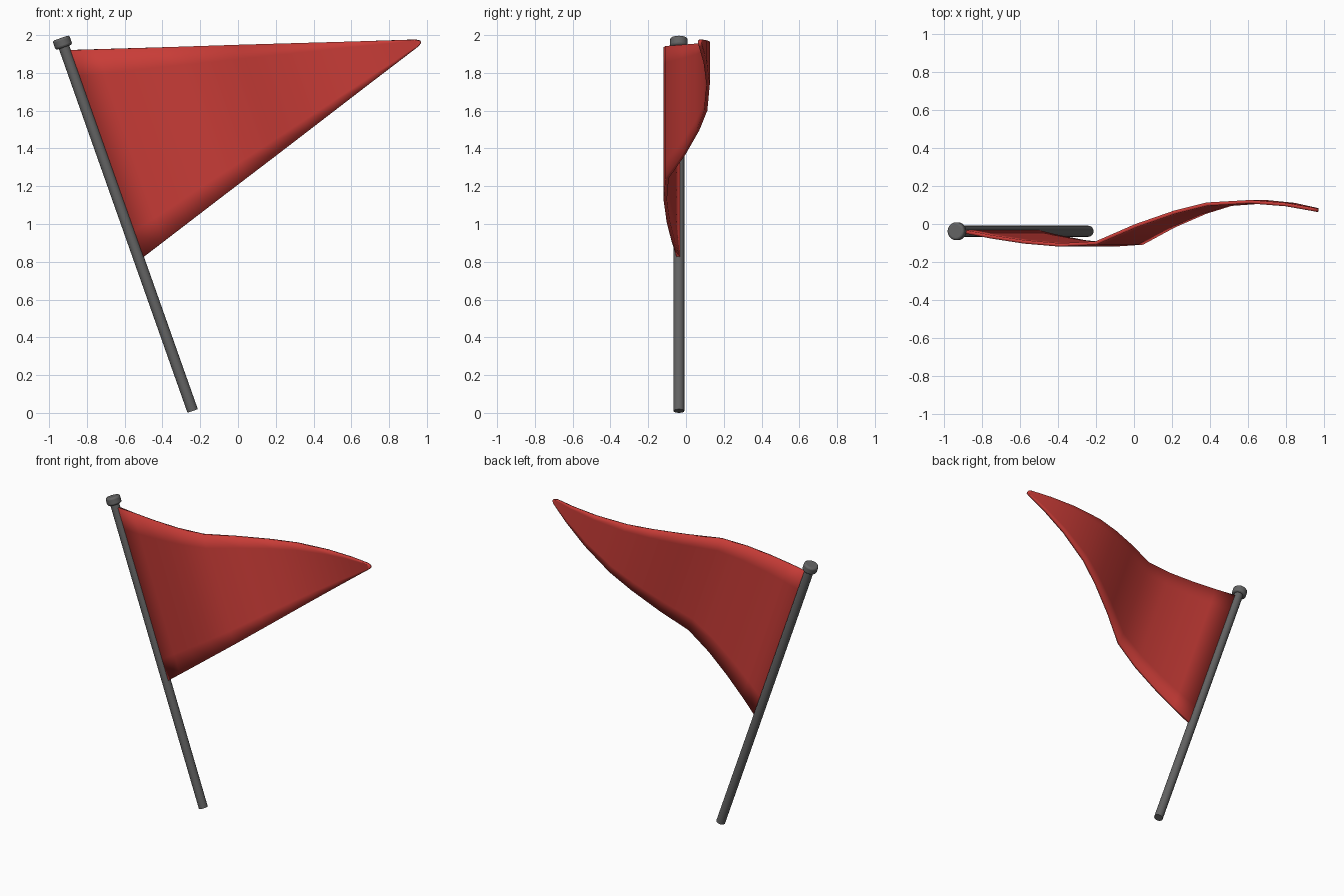
import bpy
import bmesh
import math
from mathutils import Vector

old = bpy.data.objects.get("Cube")
if old:
    bpy.data.objects.remove(old)


def material(name, color):
    m = bpy.data.materials.new(name)
    m.use_nodes = True
    m.diffuse_color = color
    bsdf = next(n for n in m.node_tree.nodes if n.type == 'BSDF_PRINCIPLED')
    bsdf.inputs["Base Color"].default_value = color
    return m


red = material("flag red", (0.58, 0.045, 0.038, 1))
grey = material("pole grey", (0.125, 0.125, 0.125, 1))

# Leaning pole axis
foot = Vector((-0.24, -0.038, 0.01))
top = Vector((-0.924, -0.038, 1.945))
axis = (top - foot).normalized()


def finish(obj, mat):
    obj.data.materials.append(mat)
    bpy.ops.object.select_all(action='DESELECT')
    obj.select_set(True)
    bpy.context.view_layer.objects.active = obj
    bpy.ops.object.shade_smooth_by_angle(angle=math.radians(35))


def rod(name, start, end, radius, bevel=0):
    span = end - start
    bpy.ops.mesh.primitive_cylinder_add(
        vertices=24, radius=radius, depth=span.length, location=(start + end) / 2,
        rotation=span.to_track_quat('Z', 'Y').to_euler())
    obj = bpy.context.object
    obj.name = name
    if bevel:
        mod = obj.modifiers.new("rounded rim", 'BEVEL')
        mod.width = bevel
        mod.segments = 3
    finish(obj, grey)


rod("pole", foot, top, 0.029)
rod("pole_cap", top - axis * 0.01, top + axis * 0.042, 0.047, 0.012)

# Triangular cloth: columns run parallel to the pole, wave varies away from it
wave = [(0, -0.035), (0.09, -0.068), (0.18, -0.094), (0.28, -0.11), (0.38, -0.1),
        (0.49, -0.01), (0.6, 0.062), (0.69, 0.104), (0.81, 0.117), (0.91, 0.102),
        (0.985, 0.077), (0.996, 0.072)]
upper_start, upper_end = Vector((-0.915, 0, 1.92)), Vector((0.966, 0, 1.977))
lower_start, lower_end = Vector((-0.526, 0, 0.806)), Vector((0.978, 0, 1.958))
ROWS = 8

bm = bmesh.new()
columns = []
for i, (t, y) in enumerate(wave):
    a = upper_start.lerp(upper_end, t)
    b = lower_start.lerp(lower_end, t)
    if i == len(wave) - 1:                      # rounded tip
        a, b = a.lerp(b, 0.25), b.lerp(a, 0.25)
    column = []
    for r in range(ROWS + 1):
        p = a.lerp(b, r / ROWS)
        column.append(bm.verts.new((p.x, y, p.z)))
    columns.append(column)
for left, right in zip(columns, columns[1:]):
    for r in range(ROWS):
        bm.faces.new((left[r], left[r + 1], right[r + 1], right[r]))
mesh = bpy.data.meshes.new("flag")
bm.to_mesh(mesh)
bm.free()
flag = bpy.data.objects.new("flag", mesh)
bpy.context.collection.objects.link(flag)
solid = flag.modifiers.new("cloth thickness", 'SOLIDIFY')
solid.thickness = 0.018
solid.offset = 0
finish(flag, red)
